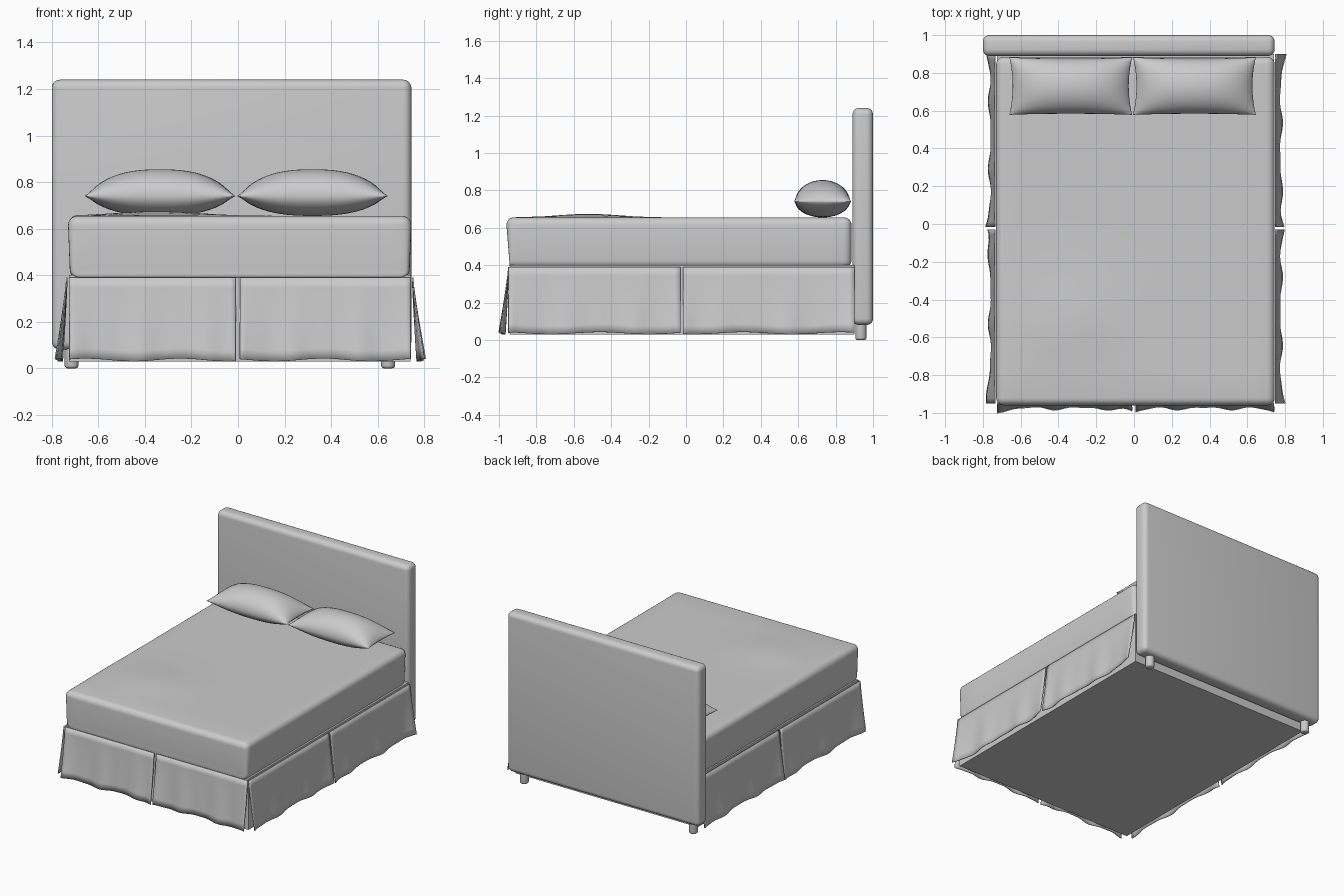
import bpy, bmesh, math
from mathutils import Vector

if "Cube" in bpy.data.objects:
    bpy.data.objects.remove(bpy.data.objects["Cube"], do_unlink=True)

GREY = (0.6, 0.6, 0.6, 1)
fabric = bpy.data.materials.new("grey_fabric")
fabric.use_nodes = True
fabric.diffuse_color = GREY
fabric.node_tree.nodes["Principled BSDF"].inputs["Base Color"].default_value = GREY


def finish(bm, name, angle=40):
    """Turn a bmesh into a smooth-shaded object."""
    bmesh.ops.recalc_face_normals(bm, faces=bm.faces)
    mesh = bpy.data.meshes.new(name)
    bm.to_mesh(mesh)
    bm.free()
    mesh.materials.append(fabric)
    mesh.shade_smooth()
    mesh.set_sharp_from_angle(angle=math.radians(angle))
    obj = bpy.data.objects.new(name, mesh)
    bpy.context.collection.objects.link(obj)
    return obj


def box(low, high, bevel=0):
    """Rounded box between two corners."""
    low, high = Vector(low), Vector(high)
    bm = bmesh.new()
    bmesh.ops.create_cube(bm, size=1)
    for v in bm.verts:
        v.co = (low + high) / 2 + v.co * (high - low)
    if bevel:
        bmesh.ops.bevel(bm, geom=bm.edges[:], offset=bevel, segments=5,
                        profile=0.5, affect='EDGES')
    return bm


# Headboard and base
finish(box((-0.8, 0.89, 0.08), (0.745, 1.0, 1.24), 0.035), "headboard")
finish(box((-0.725, -0.94, 0.03), (0.742, 0.9, 0.4)), "bed_base")

# Mattress: rounded box with a softly rumpled top
bm = box((-0.73, -0.96, 0.385), (0.745, 0.885, 0.655), 0.04)
for axis, normal in enumerate(((1, 0, 0), (0, 1, 0))):
    for i in range(-8, 9):
        point = Vector(normal) * i * 0.08 * (1 + 0.2 * axis)
        bmesh.ops.bisect_plane(bm, geom=bm.verts[:] + bm.edges[:] + bm.faces[:],
                               plane_co=point, plane_no=normal)
for v in bm.verts:
    x, y, z = v.co
    if z > 0.64:
        v.co.z += 0.02 * math.exp(-((x + 0.35) / 0.25) ** 2 - ((y + 0.52) / 0.22) ** 2)
    elif z < 0.43:
        # Tuck the lower edge in
        v.co.x *= 0.99
        v.co.y = max(v.co.y, -0.945)
finish(bm, "mattress")


# Pillows
def pillow(name, cx):
    bm = bmesh.new()
    for side in (0.115, -0.085):
        grid = bmesh.ops.create_grid(bm, x_segments=24, y_segments=20, size=1)
        for vert in grid["verts"]:
            u = math.sin(vert.co.x * math.pi / 2)
            v = math.sin(vert.co.y * math.pi / 2)
            puff = max(0, 1 - abs(u) ** 2.5) ** 0.7 * max(0, 1 - v * v) ** 0.5
            vert.co = (cx + u * (0.325 - 0.018 * (1 - v * v)),
                       0.73 + v * (0.146 + 0.006 * u * u), 0.74 + side * puff)
    bmesh.ops.remove_doubles(bm, verts=bm.verts, dist=0.0005)
    finish(bm, name, 75)


pillow("right_pillow", -0.335)
pillow("left_pillow", 0.32)


# Skirt panels: hanging cloth that flares out to a wavy hem
def skirt(name, start, end, outward, phase):
    start, end, outward = Vector(start), Vector(end), Vector(outward)
    bm = bmesh.new()
    columns, rows = 32, 8
    verts = []
    for i in range(columns + 1):
        s = i / columns
        wave = math.sin(s * 17 + phase) + 0.5 * math.sin(s * 31 + phase * 2)
        flare = 0.026 + 0.007 * wave + 0.02 * abs(2 * s - 1) ** 6
        hem = 0.036 + 0.006 * math.sin(s * 11 + phase)
        for j in range(rows + 1):
            t = j / rows
            p = start.lerp(end, s) + outward * flare * t ** 1.2
            verts.append(bm.verts.new((p.x, p.y, 0.39 + (hem - 0.39) * t)))
    for i in range(columns):
        for j in range(rows):
            a = i * (rows + 1) + j
            b = a + rows + 1
            bm.faces.new([verts[k] for k in (a, b, b + 1, a + 1)])
    obj = finish(bm, name)
    mod = obj.modifiers.new("cloth_thickness", 'SOLIDIFY')
    mod.thickness = 0.006
    mod.offset = 0


for side, x, out in (("right", -0.735, -1), ("left", 0.75, 1)):
    skirt(side + "_front_skirt", (x, -0.95, 0), (x, -0.03, 0), (out, 0, 0), 1 + out)
    skirt(side + "_back_skirt", (x, -0.015, 0), (x, 0.9, 0), (out, 0, 0), 3 + out)
skirt("front_right_skirt", (-0.725, -0.948, 0), (-0.01, -0.948, 0), (0, -1, 0), 0.5)
skirt("front_left_skirt", (0.008, -0.948, 0), (0.742, -0.948, 0), (0, -1, 0), 2.5)

# Feet under the headboard
for side, x in (("right", -0.715), ("left", 0.645)):
    bm = bmesh.new()
    bmesh.ops.create_cone(bm, cap_ends=True, segments=20, radius1=0.03,
                          radius2=0.03, depth=0.11)
    rim = [e for e in bm.edges if all(v.co.z < 0 for v in e.verts)]
    bmesh.ops.bevel(bm, geom=rim, offset=0.012, segments=3, profile=0.5, affect='EDGES')
    bmesh.ops.translate(bm, verts=bm.verts, vec=(x, 0.935, 0.055))
    finish(bm, side + "_foot")
